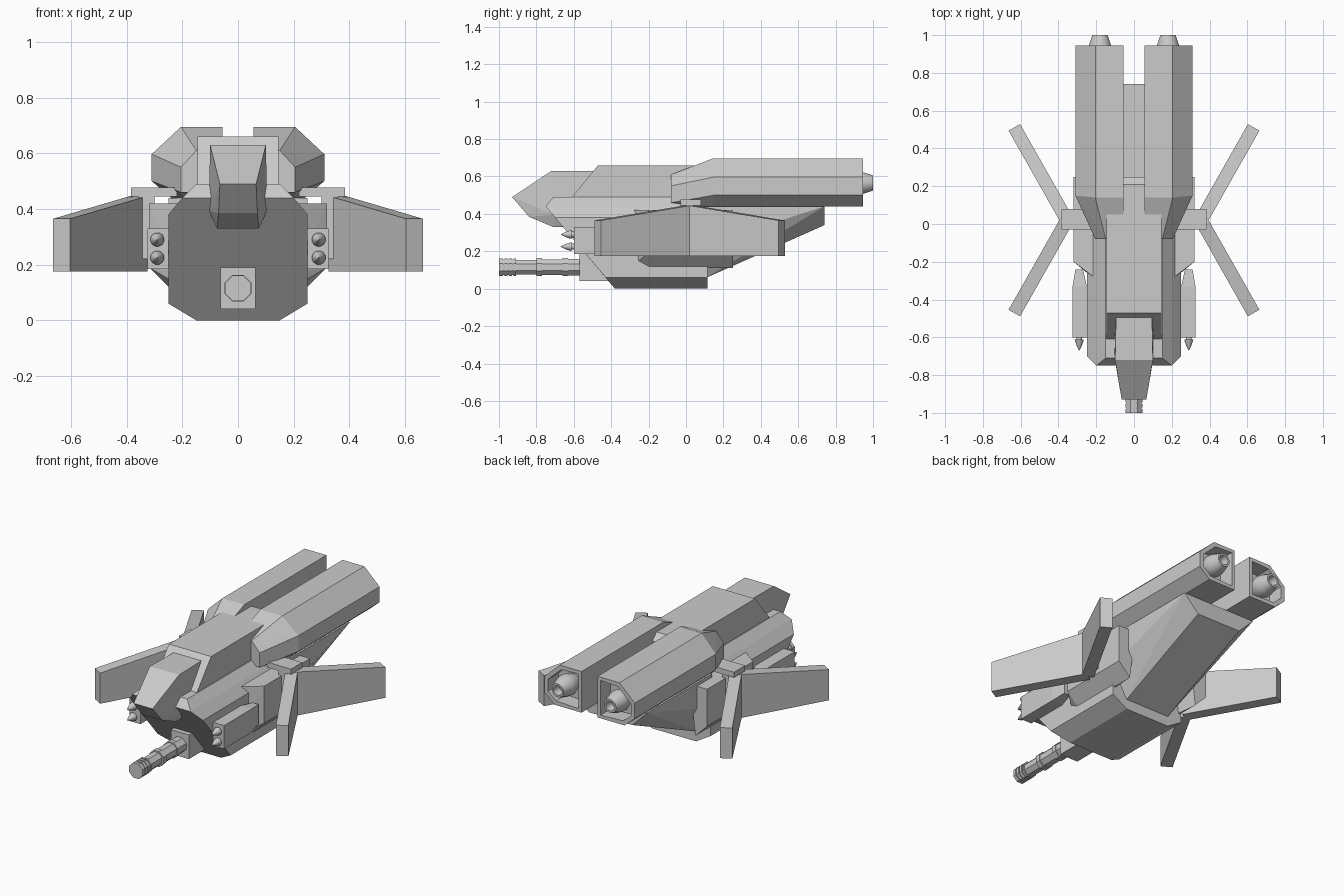
import bpy, bmesh, math
from mathutils import Vector

if "Cube" in bpy.data.objects:
    bpy.data.objects.remove(bpy.data.objects["Cube"])


def finish(bm, name):
    bmesh.ops.recalc_face_normals(bm, faces=bm.faces)
    me = bpy.data.meshes.new(name)
    bm.to_mesh(me)
    bm.free()
    ob = bpy.data.objects.new(name, me)
    bpy.context.collection.objects.link(ob)
    return ob


def solid(points):
    """Convex faceted block around the points."""
    bm = bmesh.new()
    for p in points:
        bm.verts.new(p)
    bmesh.ops.convex_hull(bm, input=bm.verts)
    loose = [v for v in bm.verts if not v.link_faces]
    bmesh.ops.delete(bm, geom=loose, context='VERTS')
    bmesh.ops.dissolve_limit(bm, angle_limit=math.radians(2), verts=bm.verts, edges=bm.edges)
    return bm


def both(points):
    return [(s * x, y, z) for x, y, z in points for s in (-1, 1)]


def box(x0, x1, y0, y1, z0, z1):
    return [(x, y, z) for x in (x0, x1) for y in (y0, y1) for z in (z0, z1)]


def flip(points, s):
    return [(s * x, y, z) for x, y, z in points]


def turned(name, profile, x, z, sides):
    """Profile of (y, radius) turned around a y-axis line."""
    bm = bmesh.new()
    rings = []
    for y, r in profile:
        rings.append([bm.verts.new((x + r * math.cos(a), y, z + r * math.sin(a)))
                      for a in [2 * math.pi * (i + .5) / sides for i in range(sides)]])
    for a, b in zip(rings, rings[1:]):
        for i in range(sides):
            j = (i + 1) % sides
            bm.faces.new((a[i], a[j], b[j], b[i]))
    bm.faces.new(rings[0])
    bm.faces.new(rings[-1])
    ob = finish(bm, name)
    if sides > 8:
        for p in ob.data.polygons:
            p.use_smooth = True
        ob.data.set_sharp_from_angle(angle=math.radians(35))
    return ob


# Main hull with raked front
finish(solid(both([(.15, -.71, .49), (.20, -.75, .44), (.25, -.70, .38), (.25, -.43, .06), (.15, -.38, 0),
                   (.15, .115, .49), (.20, .115, .44), (.25, .115, .38), (.25, .115, .06), (.15, .115, 0)])), "hull")
# Rising tail
finish(solid(both([(.25, .10, .44), (.25, .10, .235), (.15, .10, .055),
                   (.25, .74, .44), (.15, .74, .34)])), "tail")
# Spine on top
finish(solid(both([(.145, -.61, .49), (.145, -.47, .66), (.145, .21, .66), (.145, .25, .62),
                   (.145, .25, .42), (.145, -.61, .42)])), "spine")
# Canopy
finish(solid(both([(.095, -.49, .63), (.10, -.72, .63), (.065, -.93, .49), (.07, -.84, .385),
                   (.105, -.70, .395), (.075, -.71, .33), (.105, -.49, .395), (.075, -.49, .33)])), "canopy")

# Gun block and barrel
finish(solid(box(-.062, .062, -.57, -.35, .04, .19)), "gun_block")
barrel = [(-1.0, .050)]
for y in (-.975, -.95, -.925):
    barrel += [(y - .004, .050), (y - .004, .044), (y + .004, .044), (y + .004, .050)]
barrel += [(-.91, .050), (-.91, .043), (-.80, .043), (-.80, .052), (-.77, .052), (-.77, .046),
           (-.66, .046), (-.66, .052), (-.63, .052), (-.63, .048), (-.56, .048)]
turned("gun_barrel", barrel, 0, .115, 8)

for s, side in ((1, "right"), (-1, "left")):
    # Engine with hollow rear
    bm = solid(flip([(.055, -.08, .61), (.15, -.08, .61), (.205, -.08, .55), (.205, -.08, .46), (.055, -.08, .46),
                     (.055, .14, .695), (.205, .14, .695), (.31, .15, .597), (.31, .15, .50), (.205, .07, .44),
                     (.055, .07, .44), (.31, .15, .50),
                     (.055, .945, .695), (.205, .945, .695), (.31, .945, .597), (.31, .945, .50),
                     (.24, .945, .44), (.24, .15, .44), (.055, .945, .44)], s))
    bm.normal_update()
    rear = [f for f in bm.faces if f.calc_center_median().y > .94]
    bmesh.ops.inset_region(bm, faces=rear, thickness=.028)
    ext = bmesh.ops.extrude_discrete_faces(bm, faces=rear)
    for v in {v for f in ext["faces"] for v in f.verts}:
        v.co.y -= .10
    finish(bm, "engine_" + side)
    turned("nozzle_" + side, [(.84, .045), (.90, .066), (.94, .062), (1.0, .042), (1.0, .030), (.95, .024)],
           s * .18, .565, 12)

    # Wing root block
    finish(solid(flip([(.20, -.29, .42), (.21, -.29, .17), (.32, -.20, .42), (.32, -.20, .19), (.24, -.20, .11),
                       (.32, .25, .42), (.32, .25, .19), (.24, .25, .11), (.20, .25, .42), (.2, -.29, .12)], s)),
           "wing_root_" + side)
    finish(solid(flip(box(.30, .36, -.03, .07, .22, .46), s)), "wing_hinge_" + side)
    finish(solid(flip(box(.22, .385, -.03, .08, .445, .478), s)), "hinge_cap_" + side)

    # Splayed wing plates
    for d, end in ((-1, "front"), (1, "rear")):
        along = Vector((.493, .87 * d, 0))
        across = Vector((.87, -.493 * d, 0)) * .035
        base = Vector((.355, .02, 0))
        pts = []
        for t, top in ((0, .447), (.565, .365)):
            for k in (-1, 1):
                p = base + along * t + across * k
                pts += [(p.x, p.y, .175), (p.x, p.y, top)]
        finish(solid(flip(pts, s)), f"{end}_wing_{side}")

    # Missile pod with two missiles
    finish(solid(flip(box(.25, .325, -.60, -.33, .185, .33) + box(.27, .31, -.25, -.24, .20, .32), s)),
           "missile_pod_" + side)
    for z, level in ((.225, "lower"), (.29, "upper")):
        turned(f"{level}_missile_{side}", [(-.67, .001), (-.645, .014), (-.612, .025), (-.612, .016), (-.59, .016)],
               s * .29, z, 12)
